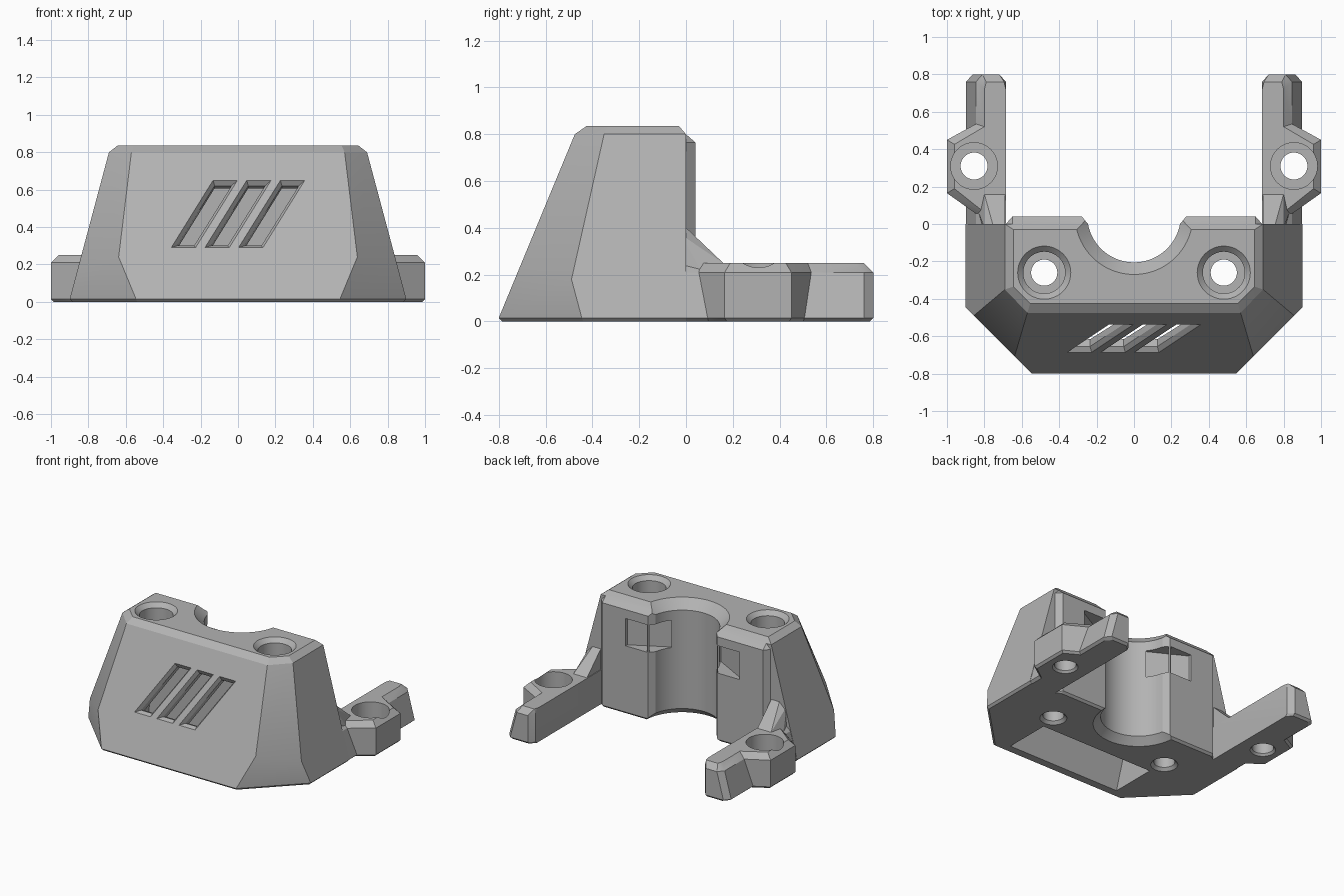
import bpy, bmesh, math
from mathutils import Vector

if "Cube" in bpy.data.objects:
    bpy.data.objects.remove(bpy.data.objects["Cube"])

grey = bpy.data.materials.new("light_grey_plastic")
grey.use_nodes = True
COLOUR = (0.45, 0.45, 0.45, 1)
grey.diffuse_color = COLOUR
grey.node_tree.nodes["Principled BSDF"].inputs["Base Color"].default_value = COLOUR


def to_object(name, bm):
    bmesh.ops.recalc_face_normals(bm, faces=bm.faces)
    mesh = bpy.data.meshes.new(name)
    bm.to_mesh(mesh)
    bm.free()
    mesh.materials.append(grey)
    ob = bpy.data.objects.new(name, mesh)
    bpy.context.collection.objects.link(ob)
    return ob


def hull(name, points, side=1):
    """Convex solid around points; side = -1 flips it across x."""
    bm = bmesh.new()
    for x, y, z in points:
        bm.verts.new((x * side, y, z))
    bmesh.ops.convex_hull(bm, input=bm.verts)
    bmesh.ops.delete(bm, geom=[v for v in bm.verts if not v.link_faces], context='VERTS')
    bmesh.ops.dissolve_limit(bm, angle_limit=0.02, verts=bm.verts, edges=bm.edges)
    return to_object(name, bm)


def both(points):
    return points + [(-x, y, z) for x, y, z in points]


def layer(outline, z):
    return [(x, y, z) for x, y in outline]


def lathe(name, x, y, profile, steps=48):
    """Round cutter from (radius, height) rings."""
    bm = bmesh.new()
    rings = []
    for r, z in profile:
        rings.append([bm.verts.new((x + r * math.cos(a), y + r * math.sin(a), z))
                      for a in (2 * math.pi * i / steps for i in range(steps))])
    for low, high in zip(rings, rings[1:]):
        for i in range(steps):
            j = (i + 1) % steps
            bm.faces.new((low[i], low[j], high[j], high[i]))
    bm.faces.new(rings[0])
    bm.faces.new(rings[-1])
    return to_object(name, bm)


def combine(base, other, operation):
    mod = base.modifiers.new(other.name, 'BOOLEAN')
    mod.operation, mod.solver, mod.object = operation, 'EXACT', other
    bpy.context.view_layer.objects.active = base
    bpy.ops.object.modifier_apply(modifier=mod.name)
    bpy.data.objects.remove(other)


def side_x(z):
    return 0.9 - 0.2675 * (z - 0.015)


def front_y(z):
    return -0.8 + 0.414 * (z - 0.015)


# Main body: tapered block with faceted front corners and chamfered rims
CORNER = 1.345
body = hull("mount_body", both(
    layer([(0.54, -0.785), (0.885, -0.44), (0.885, 0)], 0)
    + layer([(0.545, -0.8), (0.9, -0.445), (0.9, 0)], 0.015)
    + [(CORNER + front_y(0.24), front_y(0.24), 0.24),
       (side_x(0.18), side_x(0.18) - CORNER, 0.18)]
    + layer([(0.57, front_y(0.8)), (side_x(0.8), -0.35), (side_x(0.8), 0)], 0.8)
    + layer([(0.555, -0.425), (0.645, -0.335), (0.645, -0.03)], 0.835)))

# Raised back plate
combine(body, hull("back_plate", both(
    layer([(0.685, -0.05), (0.685, 0), (0.645, 0.025)], 0)
    + layer([(0.685, 0), (0.65, 0.04)], 0.015)
    + layer([(0.685, 0), (0.65, 0.04)], 0.765)
    + layer([(0.65, -0.05), (0.65, 0)], 0.8))), 'UNION')

for s in (1, -1):
    # Arm reaching backwards, its outer side sloped like the body
    arm = []
    for z, outer, end, trim in ((0, 0.88, 0.785, 0.015), (0.015, 0.898, 0.8, 0),
                                (0.21, 0.845, 0.8, 0), (0.25, 0.8, 0.76, 0)):
        bite = 0.035 if z < 0.25 else 0.01
        arm += layer([(0.685, -0.02), (outer, -0.02), (outer, end - 0.04),
                      (outer - bite, end), (0.685 + bite, end), (0.685, end - 0.04)], z)
    combine(body, hull("arm", arm, s), 'UNION')

    # Screw lug on the outside of the arm
    lug = []
    for z, d in ((0, 0.015), (0.015, 0), (0.21, 0), (0.25, 0.04)):
        lug += layer([(0.75, 0.02 + d), (0.81, 0.03 + d), (1 - d, 0.165 + d * 0.6),
                      (1 - d, 0.45 - d * 0.6), (0.8, 0.56 - d), (0.75, 0.56 - d)], z)
    combine(body, hull("screw_lug", lug, s), 'UNION')

    # Gusset between the back plate and the arm
    combine(body, hull("gusset", [
        (0.69, -0.02, 0.42), (0.75, -0.02, 0.42), (0.80, -0.02, 0.37),
        (0.69, 0.16, 0.249), (0.80, 0.16, 0.249), (0.83, 0.06, 0.225),
        (0.69, 0.14, 0.2), (0.82, 0.06, 0.2), (0.69, -0.02, 0.2), (0.81, -0.02, 0.2)], s), 'UNION')

# Central round channel with flared rims and eased back corners
combine(body, lathe("channel_cutter", 0, 0.045, [
    (0.30, -0.02), (0.30, 0), (0.25, 0.05), (0.25, 0.77), (0.315, 0.835), (0.315, 0.9)], 96), 'DIFFERENCE')
CHANNEL_EDGE = [(0.295, 0.06), (0.246, 0.0)]
combine(body, hull("channel_edge_cutter", both(
    layer(CHANNEL_EDGE, -0.05) + layer(CHANNEL_EDGE, 0.9))), 'DIFFERENCE')

# Hollow behind the sloping front wall, open below
combine(body, hull("pocket_cutter", both(
    layer([(0.46, -0.735), (0.46, -0.385)], -0.02)
    + layer([(0.42, -0.45), (0.42, -0.385)], 0.71))), 'DIFFERENCE')

# Plain slanted vents in the front wall, each with a bevelled rim
NORMAL = Vector((0, -1, 0.414)).normalized()
for x in (-0.18, 0, 0.18):
    vent = []
    for depth, grow in ((-0.12, 0), (-0.025, 0), (0.01, 0.028)):
        for z, shift in ((0.31 - grow, -0.1 - grow * 0.6), (0.63 + grow, 0.1 + grow * 0.6)):
            for half in (-0.045 - grow, 0.045 + grow):
                p = Vector((x + shift + half, front_y(z), z)) + NORMAL * depth
                vent.append(tuple(p))
    inner, outer = vent[:8], vent[4:]
    combine(body, hull("vent_cutter", inner), 'DIFFERENCE')
    combine(body, hull("vent_rim_cutter", outer), 'DIFFERENCE')

for s in (1, -1):
    # Deep screw bores in the body, shallow ones in the lugs
    combine(body, lathe("body_bore_cutter", 0.48 * s, -0.26, [
        (0.09, -0.02), (0.09, 0), (0.07, 0.02), (0.07, 0.3), (0.112, 0.3),
        (0.112, 0.805), (0.142, 0.835), (0.142, 0.9)]), 'DIFFERENCE')
    combine(body, lathe("lug_bore_cutter", 0.855 * s, 0.31, [
        (0.085, -0.02), (0.085, 0), (0.072, 0.015), (0.072, 0.12),
        (0.125, 0.12), (0.125, 0.3)]), 'DIFFERENCE')

    # Tie slot running from the back face into the channel
    slot = [(0.36, 0.08), (0.46, 0.08), (0.46, 0.02), (0.2, -0.12), (0.16, -0.03)]
    combine(body, hull("tie_slot_cutter", layer(slot, 0.5) + layer(slot, 0.7), s), 'DIFFERENCE')

bpy.ops.object.select_all(action='DESELECT')
body.select_set(True)
bpy.context.view_layer.objects.active = body
bpy.ops.object.shade_smooth_by_angle(angle=math.radians(20))
